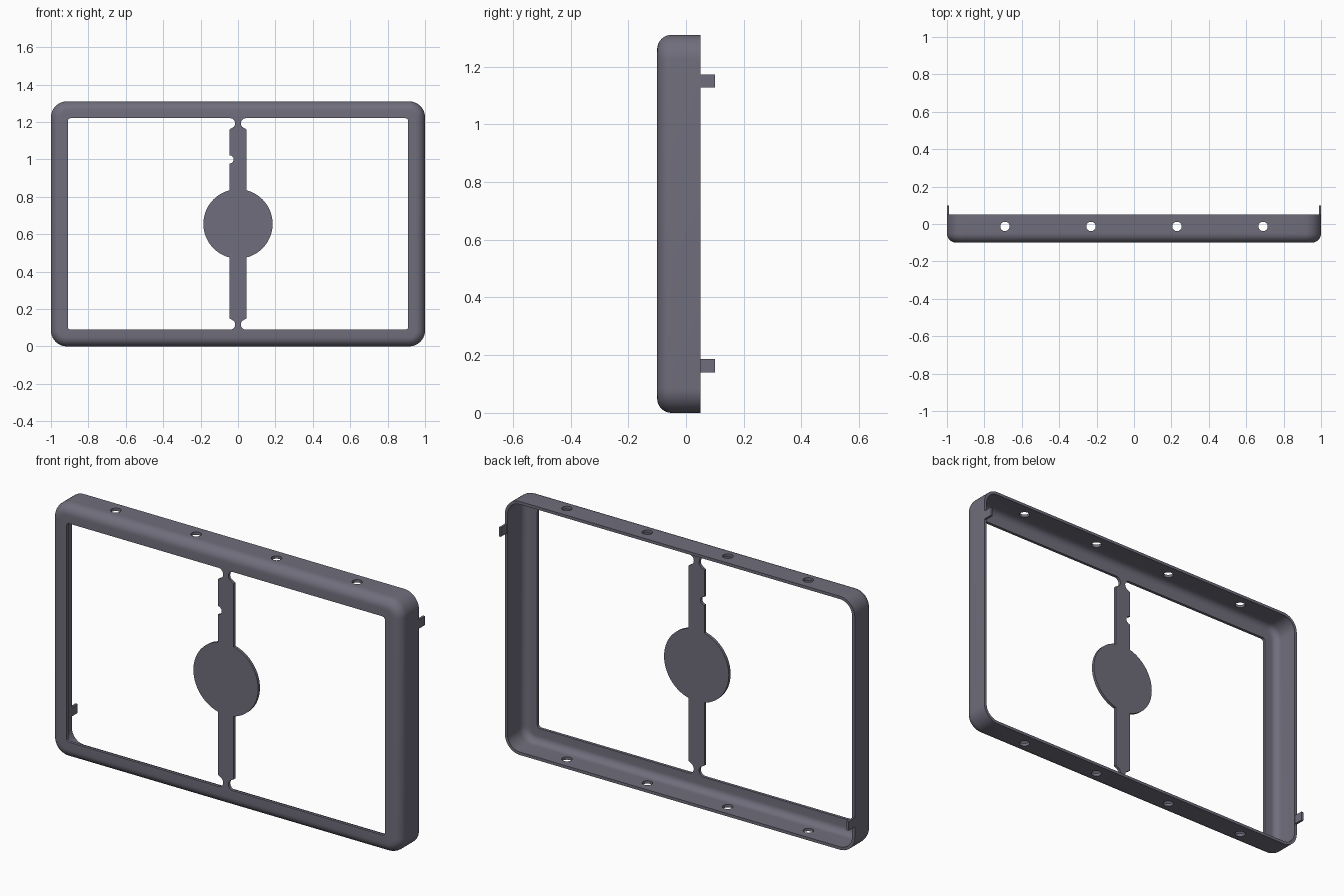
import bpy, bmesh
from math import sin, cos, pi, radians, asin, acos
from mathutils import Matrix

cube = bpy.data.objects.get("Cube")
if cube:
    bpy.data.objects.remove(cube)

W, H = 2.0, 1.31            # overall width and height
FRONT, BACK = -0.1, 0.05    # shell depth range
T = 0.015                   # sheet thickness
MID = H / 2

grey = bpy.data.materials.new("slate grey")
grey.use_nodes = True
colour = (0.16, 0.155, 0.2, 1)
grey.diffuse_color = colour
bsdf = next(n for n in grey.node_tree.nodes if n.type == "BSDF_PRINCIPLED")
bsdf.inputs["Base Color"].default_value = colour


def finish(bm, name):
    bmesh.ops.recalc_face_normals(bm, faces=bm.faces)
    mesh = bpy.data.meshes.new(name)
    bm.to_mesh(mesh)
    bm.free()
    mesh.materials.append(grey)
    ob = bpy.data.objects.new(name, mesh)
    bpy.context.scene.collection.objects.link(ob)
    return ob


def arc(cx, cy, r, start, end, n):
    angles = [radians(start + (end - start) * i / n) for i in range(n + 1)]
    return [(cx + r * cos(a), cy + r * sin(a)) for a in angles]


def rounded_rect(inset, radius):
    hx, hz = W / 2 - inset - radius, H / 2 - inset - radius
    pts = []
    for k, (sx, sz) in enumerate([(1, 1), (-1, 1), (-1, -1), (1, -1)]):
        pts += arc(sx * hx, MID + sz * hz, radius, 90 * k, 90 * k + 90, 10)
    return pts


def box(name, x, y, z):
    bm = bmesh.new()
    size = [b - a for a, b in (x, y, z)]
    centre = [(a + b) / 2 for a, b in (x, y, z)]
    bmesh.ops.create_cube(bm, size=1, matrix=Matrix.Translation(centre)
                          @ Matrix.Diagonal((*size, 1)))
    return finish(bm, name)


# Frame shell: a (inset, depth) section carried around a rounded rectangle
R = 0.05
section = [(0, BACK)] + arc(R, FRONT + R, R, 180, 270, 8)
section += [(0.09, FRONT), (0.09, FRONT + T)]
section += arc(R, FRONT + R, R - T, 270, 180, 8) + [(T, BACK)]
bm = bmesh.new()
rings = [[bm.verts.new((x, y, z)) for x, z in rounded_rect(i, max(0.085 - i, 0.015))]
         for i, y in section]
for a, b in zip(rings, rings[1:] + rings[:1]):
    for j in range(len(a)):
        k = (j + 1) % len(a)
        bm.faces.new((a[j], a[k], b[k], b[j]))
frame = finish(bm, "frame_shell")

# Round holes through the top and bottom walls
bm = bmesh.new()
for x in (-0.69, -0.23, 0.23, 0.69):
    bmesh.ops.create_cone(bm, cap_ends=True, segments=32, radius1=0.025, radius2=0.025,
                          depth=2, matrix=Matrix.Translation((x, -0.013, MID)))
cutter = finish(bm, "hole_cutter")
cutter.hide_render = True
bpy.context.view_layer.objects.active = frame
mod = frame.modifiers.new("holes", "BOOLEAN")
mod.object, mod.solver = cutter, "EXACT"
bpy.ops.object.modifier_apply(modifier=mod.name)
bpy.data.objects.remove(cutter)

# Centre strip with disc, necked at both ends; heights are relative to the middle
HALF, DISC = 0.045, 0.185
join = 90 - math_deg if (math_deg := asin(HALF / DISC) * 180 / pi) else 90
quarter = arc(0, 0, DISC, 0, join, 20)
shoulder = [(HALF, 0.505)] + arc(0.042, 0.538, 0.027, 230, 90, 12)
notch = arc(-HALF, 0.345, 0.022, 90, -90, 12)


def flip(pts, sx, sz):
    return [(x * sx, z * sz) for x, z in pts]


outline = quarter + shoulder
outline += flip(shoulder, -1, 1)[::-1] + notch + flip(quarter, -1, 1)[::-1]
outline += (flip(quarter, -1, -1) + flip(shoulder, -1, -1))[1:]
outline += flip(shoulder, 1, -1)[::-1] + flip(quarter, 1, -1)[:0:-1]
bm = bmesh.new()
face = bm.faces.new([bm.verts.new((x, FRONT, MID + z)) for x, z in outline])
extruded = bmesh.ops.extrude_face_region(bm, geom=[face], use_keep_orig=True)
moved = [v for v in extruded["geom"] if isinstance(v, bmesh.types.BMVert)]
bmesh.ops.translate(bm, verts=moved, vec=(0, T, 0))
strip = finish(bm, "centre_strip_and_disc")

# Smooth fillets and round edges, keeping corners sharp
for ob in (frame, strip):
    bpy.ops.object.select_all(action="DESELECT")
    ob.select_set(True)
    bpy.context.view_layer.objects.active = ob
    bpy.ops.object.shade_smooth_by_angle(angle=radians(30))

# Locating tabs on diagonally opposite sides of the back rim
box("left_upper_tab", (0.988, 1.0), (BACK, 0.1), (1.127, 1.173))
box("right_lower_tab", (-1.0, -0.988), (BACK, 0.1), (0.14, 0.187))
